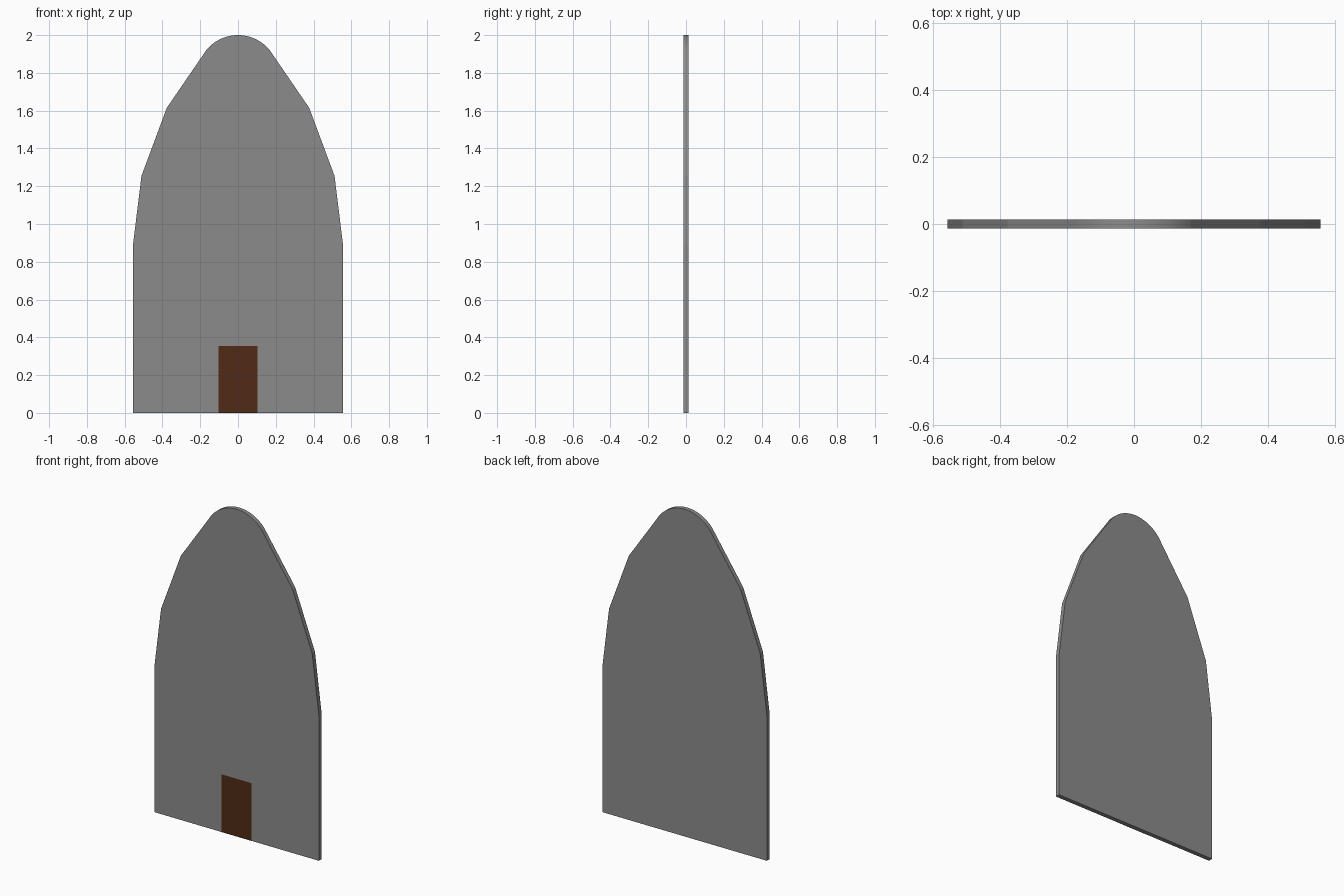
import bpy, bmesh, math

if "Cube" in bpy.data.objects:
    bpy.data.objects.remove(bpy.data.objects["Cube"])

HALF_T = 0.0135  # half thickness of the slab


def finish(bm, name, color):
    bmesh.ops.recalc_face_normals(bm, faces=bm.faces)
    mesh = bpy.data.meshes.new(name)
    bm.to_mesh(mesh)
    bm.free()
    mat = bpy.data.materials.new(name + "_color")
    mat.diffuse_color = color
    mat.use_nodes = True
    mat.node_tree.nodes["Principled BSDF"].inputs["Base Color"].default_value = mat.diffuse_color
    mesh.materials.append(mat)
    obj = bpy.data.objects.new(name, mesh)
    bpy.context.collection.objects.link(obj)
    return obj


# Right half of the outline, bottom to top: straight wall and tapering facets
side = [(0.556, 0), (0.556, 0.89), (0.511, 1.255), (0.377, 1.615)]

# Rounded tip: arc from the last facet over to its mirror image
radius, steps = 0.217, 24
end = math.asin(0.168 / radius)
arc = []
for i in range(steps + 1):
    a = end - 2 * end * i / steps
    arc.append((radius * math.sin(a), 2 - radius + radius * math.cos(a)))

outline = side + arc + [(-x, z) for x, z in reversed(side)]

# Slab: extruded outline
bm = bmesh.new()
face = bm.faces.new([bm.verts.new((x, -HALF_T, z)) for x, z in outline])
ext = bmesh.ops.extrude_face_region(bm, geom=[face], use_keep_orig=True)
moved = [v for v in ext["geom"] if isinstance(v, bmesh.types.BMVert)]
bmesh.ops.translate(bm, verts=moved, vec=(0, 2 * HALF_T, 0))
slab = finish(bm, "wall_slab", (0.26, 0.26, 0.26, 1))

# Smooth shading on the rounded tip only
for p in slab.data.polygons:
    p.use_smooth = abs(p.normal.y) < 0.5 and p.center.z > 1.92
for e in slab.data.edges:
    a, b = (slab.data.vertices[i].co for i in e.vertices)
    e.use_edge_sharp = abs(a.y - b.y) < 1e-5

# Door: thin panel laid on the front face
bm = bmesh.new()
y = -HALF_T - 0.0008
bm.faces.new([bm.verts.new(c) for c in
              ((-0.102, y, 0), (0.102, y, 0), (0.102, y, 0.353), (-0.102, y, 0.353))])
door = finish(bm, "door", (0.082, 0.023, 0.008, 1))
if door.data.polygons[0].normal.y > 0:
    door.data.flip_normals()
